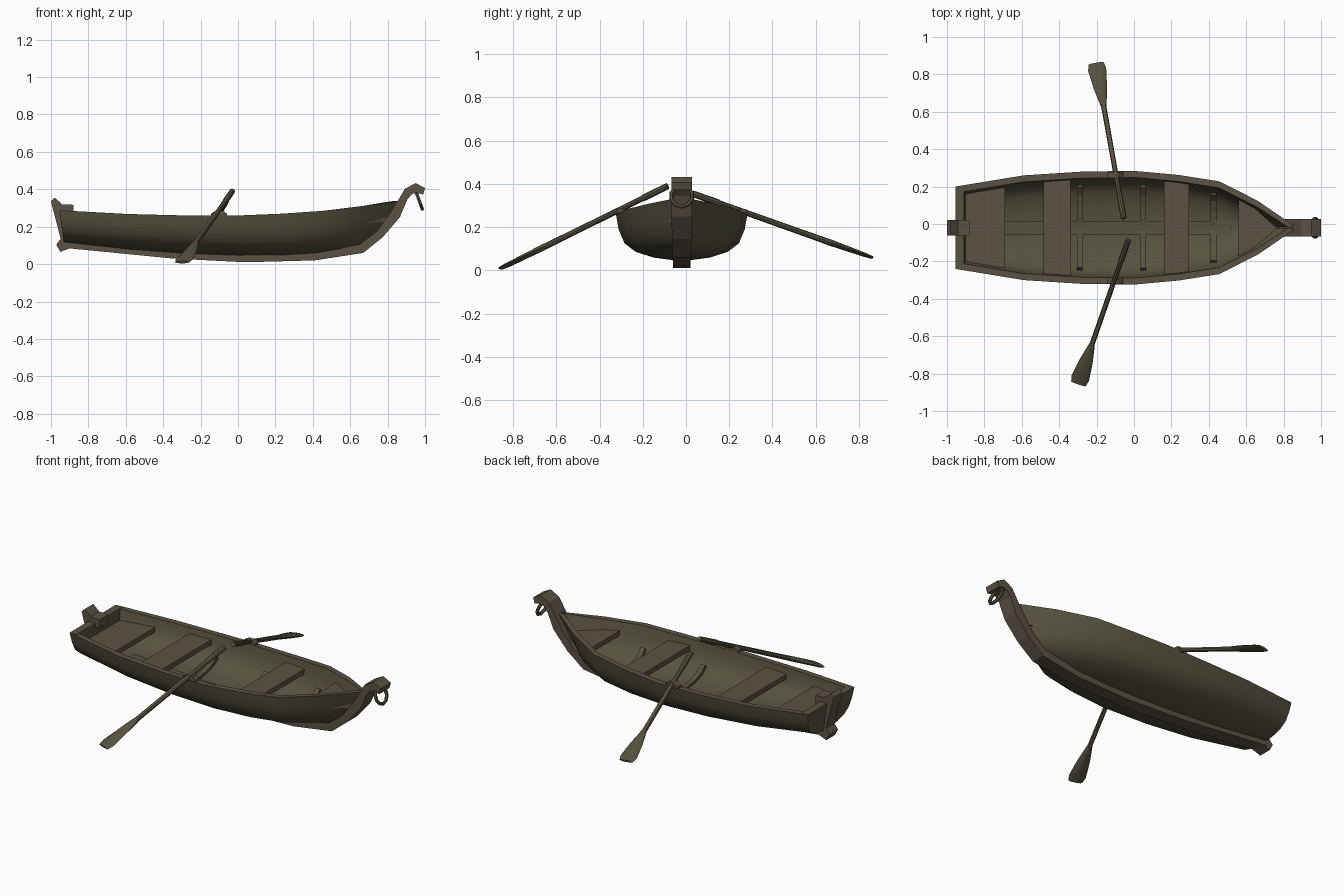
import bpy, bmesh, math
from mathutils import Vector

if "Cube" in bpy.data.objects:
    bpy.data.objects.remove(bpy.data.objects["Cube"])

CY = -0.02  # centre line of the boat


def material(name, rgb):
    m = bpy.data.materials.new(name)
    m.diffuse_color = (*rgb, 1)
    m.use_nodes = True
    m.node_tree.nodes["Principled BSDF"].inputs["Base Color"].default_value = m.diffuse_color
    return m


OLIVE = material("olive wood", (0.095, 0.086, 0.050))
BROWN = material("brown wood", (0.107, 0.085, 0.058))


def finish(name, bm, mat, smooth=None):
    bmesh.ops.recalc_face_normals(bm, faces=bm.faces)
    me = bpy.data.meshes.new(name)
    bm.to_mesh(me)
    bm.free()
    me.materials.append(mat)
    ob = bpy.data.objects.new(name, me)
    bpy.context.collection.objects.link(ob)
    if smooth:
        bpy.ops.object.select_all(action='DESELECT')
        ob.select_set(True)
        bpy.context.view_layer.objects.active = ob
        bpy.ops.object.shade_smooth_by_angle(angle=math.radians(smooth))
    return ob


def loft(name, rings, mat, caps=True, smooth=None):
    """Skin a row of closed rings."""
    bm = bmesh.new()
    rows = [[bm.verts.new(p) for p in r] for r in rings]
    n = len(rows[0])
    for a, b in zip(rows, rows[1:]):
        for i in range(n):
            j = (i + 1) % n
            bm.faces.new((a[i], a[j], b[j], b[i]))
    if caps:
        bm.faces.new(rows[0])
        bm.faces.new(rows[-1])
    return finish(name, bm, mat, smooth)


# Hull stations: x at rim, half width, rim height, x at bottom, bottom height
STATIONS = [(-0.955, 0.22, 0.288, -0.93, 0.112), (-0.59, 0.28, 0.268, -0.59, 0.075),
            (-0.28, 0.30, 0.26, -0.28, 0.052), (0.0, 0.304, 0.26, 0.0, 0.042),
            (0.24, 0.282, 0.27, 0.24, 0.043), (0.455, 0.248, 0.285, 0.43, 0.055),
            (0.66, 0.145, 0.31, 0.60, 0.085), (0.86, 0.008, 0.337, 0.70, 0.10)]
SHAPE = [(0, 0), (0.43, 0.08), (0.70, 0.20), (0.87, 0.38), (0.96, 0.68), (1, 1)]
FULL = [(-f, h) for f, h in SHAPE[:0:-1]] + SHAPE


def station(x):
    for a, b in zip(STATIONS, STATIONS[1:]):
        if x <= b[0]:
            t = (x - a[0]) / (b[0] - a[0])
            return [p + (q - p) * t for p, q in zip(a, b)]
    return STATIONS[-1]


def section(s, inset=0.0, lift=0.0):
    xt, hw, zt, xb, zb = s
    hw, zb = max(hw - inset, 0.003), zb + lift
    return [Vector((xb + (xt - xb) * h, CY + f * hw, zb + (zt - zb) * h)) for f, h in FULL]


# Hull shell with a brown rim
rings = []
for s in STATIONS:
    inner = section(s, 0.035, 0.028)
    if s is STATIONS[-1]:
        inner = [p - Vector((0.035, 0, 0)) for p in inner]
    rings.append(section(s) + inner[::-1])
hull = loft("hull", rings, OLIVE, caps=False, smooth=50)
hull.data.materials.append(BROWN)
for p in hull.data.polygons:
    if p.normal.z > 0.9 and p.center.z > 0.255:
        p.material_index = 1

# Transom
stern = section(STATIONS[0])
loft("transom", [stern, [p + Vector((0.045, 0, 0)) for p in stern]], OLIVE)

# Keel running up into the curled stem: outer x, z, inner x, z, half width
KEEL = [(-0.95, 0.066, -0.95, 0.12, 0.04), (-0.90, 0.084, -0.91, 0.125, 0.04),
        (-0.35, 0.03, -0.35, 0.07, 0.04), (0.04, 0.01, 0.04, 0.056, 0.04),
        (0.41, 0.02, 0.40, 0.066, 0.04), (0.67, 0.06, 0.65, 0.105, 0.042),
        (0.775, 0.145, 0.74, 0.175, 0.045), (0.865, 0.25, 0.815, 0.275, 0.047),
        (0.905, 0.345, 0.855, 0.34, 0.048), (0.93, 0.374, 0.893, 0.403, 0.048),
        (0.955, 0.382, 0.95, 0.433, 0.048), (0.99, 0.372, 1.0, 0.407, 0.048)]
loft("keel_and_stem", [[(a, CY - w, b), (a, CY + w, b), (c, CY + w, d), (c, CY - w, d)]
                       for a, b, c, d, w in KEEL], BROWN)

# Stern post
POST = [(-1.0, 0.335), (-0.98, 0.355), (-0.94, 0.32), (-0.88, 0.317), (-0.88, 0.265),
        (-0.925, 0.265), (-0.91, 0.09), (-0.95, 0.065), (-0.972, 0.105), (-0.948, 0.135)]
loft("stern_post", [[(x, CY + s * 0.041, z) for x, z in POST] for s in (-1, 1)], BROWN)


# Seats fitted to the hull sides
def seat(name, x0, x1, top, gap, thick=0.03):
    rows = []
    for i in range(6):
        x = x0 + (x1 - x0) * i / 5
        w = max(station(x)[1] - gap, 0.004)
        rows.append([(x, CY - w, top - thick), (x, CY + w, top - thick),
                     (x, CY + w, top), (x, CY - w, top)])
    loft(name, rows, BROWN)


seat("stern_seat", -0.925, -0.69, 0.225, 0.048)
seat("middle_seat", -0.485, -0.34, 0.23, 0.036)
seat("forward_seat", 0.16, 0.295, 0.23, 0.036)
seat("bow_seat", 0.56, 0.82, 0.25, 0.038)

# Ribs inside the hull
for i, x in enumerate((-0.29, 0.05, 0.425)):
    rows = []
    for p in section(station(x), 0.035, 0.028)[2:-2]:
        q = Vector((x, CY + (p.y - CY) * 0.93, p.z + 0.014))
        rows.append([(x - 0.015, p.y, p.z - 0.005), (x + 0.015, p.y, p.z - 0.005),
                     (x + 0.015, q.y, q.z), (x - 0.015, q.y, q.z)])
    loft("rib_%d" % (i + 1), rows, OLIVE)

# Floor plank along the centre
rows = []
for x in (-0.7, -0.59, -0.28, 0, 0.24, 0.43, 0.52):
    z = station(x)[4] + 0.026
    rows.append([(x, CY - 0.037, z), (x, CY + 0.037, z),
                 (x, CY + 0.037, z + 0.018), (x, CY - 0.037, z + 0.018)])
loft("floor_plank", rows, OLIVE)

# Oars: position along length, half width, half thickness
OAR = [(0, 0.015, 0.015), (0.14, 0.016, 0.016), (0.15, 0.013, 0.013), (0.72, 0.014, 0.014),
       (0.76, 0.022, 0.015), (0.84, 0.036, 0.013), (0.96, 0.049, 0.010), (1.0, 0.040, 0.007)]


def oar(name, start, end):
    a, b = Vector(start), Vector(end)
    d = (b - a).normalized()
    side = d.cross(Vector((0, 0, 1))).normalized()
    up = side.cross(d)
    rows = []
    for t, w, h in OAR:
        rows.append([a.lerp(b, t) + side * w * math.cos(k * math.pi / 4)
                     + up * h * math.sin(k * math.pi / 4) for k in range(8)])
    loft(name, rows, OLIVE, smooth=40)


oar("front_oar", (-0.03, -0.085, 0.39), (-0.298, -0.855, 0.01))
oar("back_oar", (-0.055, 0.03, 0.355), (-0.203, 0.86, 0.06))

# Oarlocks on the rim
for name, s in (("front_oarlock", -1), ("back_oarlock", 1)):
    y = CY + s * 0.283
    loft(name, [[(x, y - 0.016, 0.25), (x, y + 0.016, 0.25), (x, y + 0.016, z), (x, y - 0.016, z)]
                for x, z in ((-0.145, 0.27), (-0.12, 0.285), (-0.08, 0.285), (-0.06, 0.27))], BROWN)

# Mooring ring hanging from the stem
bpy.ops.mesh.primitive_torus_add(major_radius=0.05, minor_radius=0.010, major_segments=10,
                                 minor_segments=6, location=(0.968, CY, 0.342),
                                 rotation=(0, math.radians(70), 0))
ring = bpy.context.object
ring.name = "mooring_ring"
ring.data.materials.append(OLIVE)
